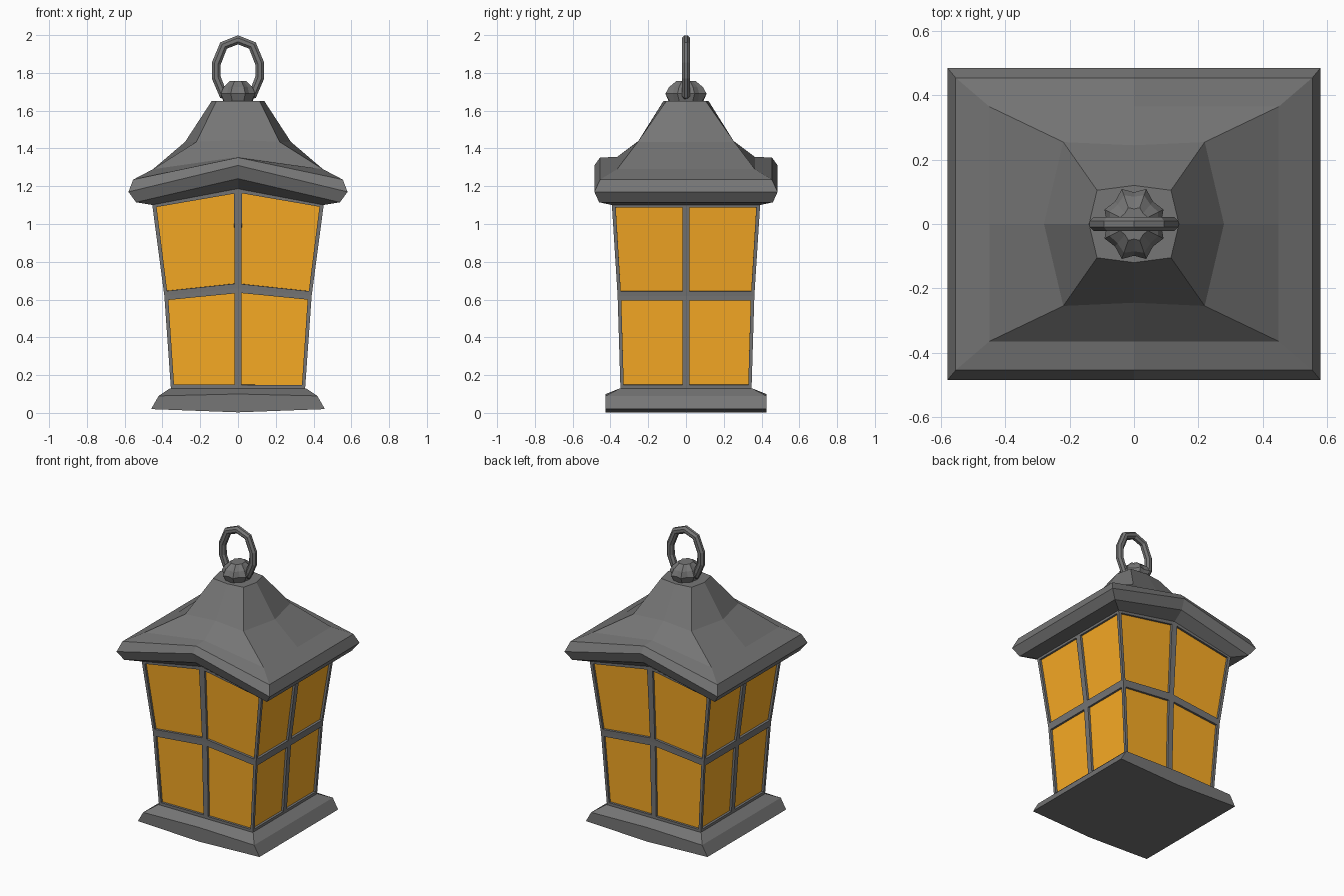
import bpy, bmesh, math
from mathutils import Vector

if "Cube" in bpy.data.objects:
    bpy.data.objects.remove(bpy.data.objects["Cube"])


def material(name, colour):
    m = bpy.data.materials.new(name)
    m.diffuse_color = (*colour, 1)
    m.use_nodes = True
    m.node_tree.nodes["Principled BSDF"].inputs["Base Color"].default_value = m.diffuse_color
    return m


iron = material("dark_iron", (0.18, 0.18, 0.18))
amber = material("amber_glass", (0.95, 0.41, 0.018))


def ring8(hx, hy, z, zm=None, mx=None, my=None):
    """Rectangle with side midpoints; zm is the height of the front/back midpoints."""
    zm, mx, my = zm or z, mx or hx, my or hy
    return [Vector(p) for p in ((-hx, -hy, z), (0, -my, zm), (hx, -hy, z), (mx, 0, z),
                                (hx, hy, z), (0, my, zm), (-hx, hy, z), (-mx, 0, z))]


def make(name, polys, mat=iron, recalc=False):
    """Object from a list of polygons, welded."""
    bm = bmesh.new()
    for poly in polys:
        bm.faces.new([bm.verts.new(p) for p in poly])
    bmesh.ops.remove_doubles(bm, verts=bm.verts[:], dist=1e-5)
    if recalc:
        bmesh.ops.recalc_face_normals(bm, faces=bm.faces[:])
    me = bpy.data.meshes.new(name)
    bm.to_mesh(me)
    bm.free()
    me.materials.append(mat)
    ob = bpy.data.objects.new(name, me)
    bpy.context.collection.objects.link(ob)
    return ob


def quads(rings):
    out = []
    for a, b in zip(rings, rings[1:]):
        n = len(a)
        out += [(a[i], a[(i + 1) % n], b[(i + 1) % n], b[i]) for i in range(n)]
    return out


def loft(name, rings):
    def cap(r, flip):
        c = sum(r, Vector()) / len(r)
        c.z = r[1].z
        tris = [(r[i], r[(i + 1) % len(r)], c) for i in range(len(r))]
        return [t[::-1] for t in tris] if flip else tris
    return make(name, quads(rings) + cap(rings[0], True) + cap(rings[-1], False))


# Base with sloping sides and a slightly bowed underside
loft("base", [ring8(0.46, 0.425, 0.02, 0.003), ring8(0.42, 0.425, 0.09, 0.10),
              ring8(0.36, 0.35, 0.13)])

# Bell-shaped roof with a peaked eave on front and back
loft("roof", [ring8(0.45, 0.39, 1.10, 1.185), ring8(0.54, 0.46, 1.115, 1.24),
              ring8(0.58, 0.485, 1.17, 1.31), ring8(0.555, 0.455, 1.235, 1.352),
              ring8(0.45, 0.365, 1.29, 1.355),
              ring8(0.22, 0.255, 1.435, 1.445, 0.28, 0.245),
              ring8(0.115, 0.105, 1.65, 1.65, 0.14, 0.12)])

# Tapered frame with a recessed pane in each cell
body = [ring8(0.355, 0.347, 0.125), ring8(0.39, 0.362, 0.62, 0.66), ring8(0.455, 0.393, 1.11, 1.19)]
frame, panes = [], []
SIDE, LOW, HIGH, DEPTH = 0.018, 0.024, 0.024, 0.015
for a, b, c, d in quads(body):
    u = SIDE / (b - a).length
    v0, v1 = LOW / (d - a).length, 1 - HIGH / (d - a).length

    def at(s, t):
        return a.lerp(b, s).lerp(d.lerp(c, s), t)
    inner = [at(u, v0), at(1 - u, v0), at(1 - u, v1), at(u, v1)]
    normal = (c - a).cross(d - b).normalized()
    deep = [p - normal * DEPTH for p in inner]
    outer = [a, b, c, d]
    for i in range(4):
        j = (i + 1) % 4
        frame.append((outer[i], outer[j], inner[j], inner[i]))
        frame.append((inner[i], inner[j], deep[j], deep[i]))
    panes.append(deep)
make("window_frame", frame)
make("glass_panes", panes, amber)


# Fluted finial with eight ridges
def star(r, dip, z, n=16):
    return [Vector((0.93 * r * k * math.cos(t), 1.1 * r * k * math.sin(t), z))
            for i in range(n) for t in [math.tau * (i + 1) / n] for k in [dip if i % 2 else 1]]


loft("finial", [star(0.08, 1.0, 1.64), star(0.107, 0.84, 1.69),
                star(0.088, 0.88, 1.725), star(0.05, 0.85, 1.757)])

# Hanging ring, slightly egg-shaped
half = [(0.076, 1.945), (0.115, 1.85), (0.115, 1.775), (0.078, 1.685)]
path = [(0, 1.975)] + half + [(0, 1.665)] + [(-x, z) for x, z in reversed(half)]
loops = []
for i, (x, z) in enumerate(path):
    p0, p1 = path[i - 1], path[(i + 1) % len(path)]
    out = Vector((-(p1[1] - p0[1]), 0, p1[0] - p0[0])).normalized()
    loops.append([Vector((x, 0, z)) + out * 0.026 * math.cos(t) + Vector((0, 0.024 * math.sin(t), 0))
                  for t in [math.tau * (k + 0.5) / 8 for k in range(8)]])
make("hanging_ring", quads(loops + loops[:1]), recalc=True)
